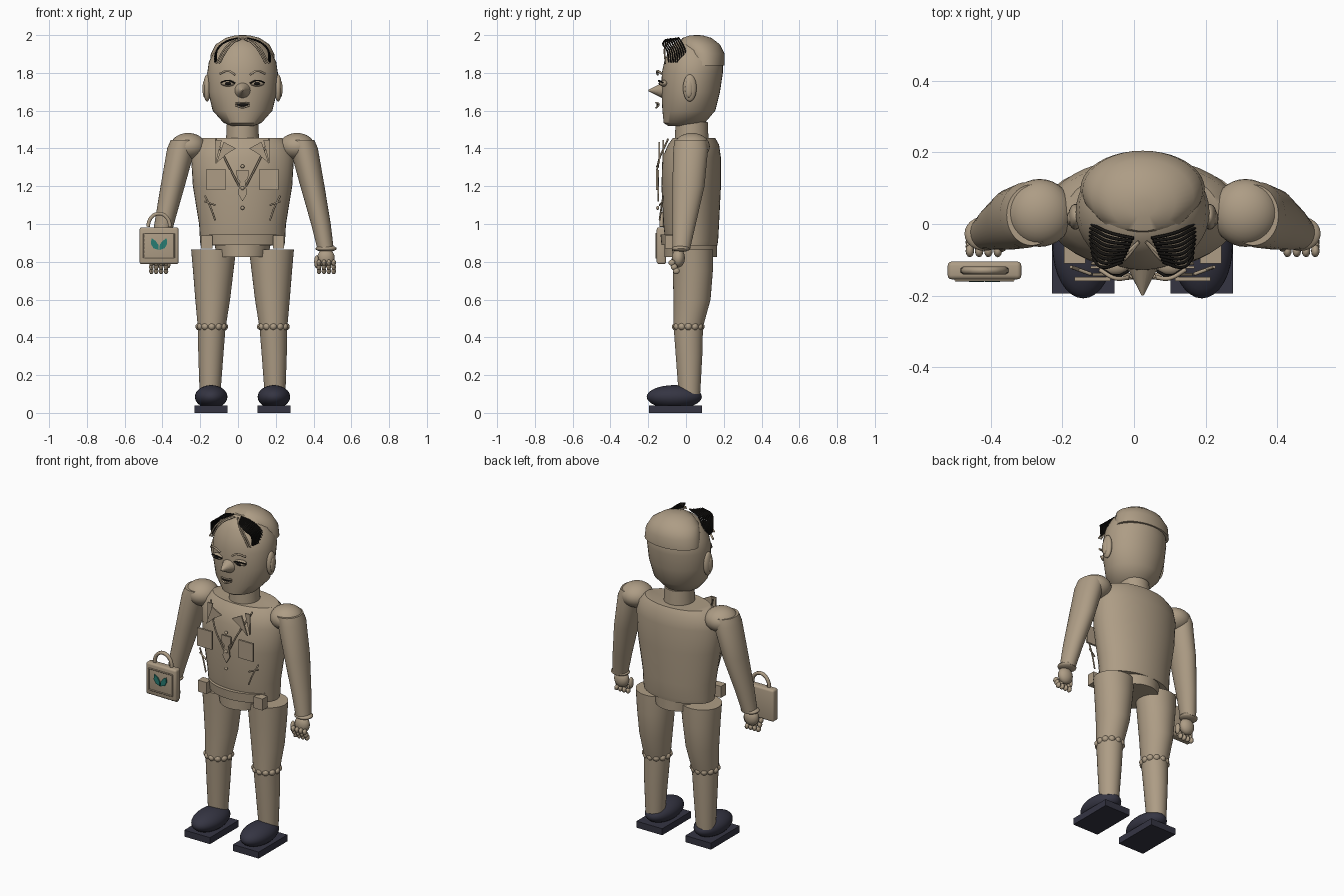
import bpy, bmesh, math
from mathutils import Matrix, Vector

cube = bpy.data.objects.get("Cube")
if cube:
    bpy.data.objects.remove(cube)

CX = 0.024  # body centre line


def material(name, rgb):
    m = bpy.data.materials.new(name)
    m.use_nodes = True
    m.diffuse_color = (*rgb, 1)
    m.node_tree.nodes["Principled BSDF"].inputs["Base Color"].default_value = (*rgb, 1)
    return m


TAN = material("tan", (0.42, 0.335, 0.235))
NAVY = material("dark navy", (0.035, 0.035, 0.055))
BLACK = material("black", (0.008, 0.007, 0.006))
TEAL = material("teal", (0.02, 0.2, 0.17))


def finish(name, bm, mat, smooth=True):
    bmesh.ops.recalc_face_normals(bm, faces=bm.faces)
    me = bpy.data.meshes.new(name)
    bm.to_mesh(me)
    bm.free()
    ob = bpy.data.objects.new(name, me)
    bpy.context.collection.objects.link(ob)
    me.materials.append(mat)
    if smooth:
        bpy.ops.object.select_all(action='DESELECT')
        ob.select_set(True)
        bpy.context.view_layer.objects.active = ob
        bpy.ops.object.shade_smooth_by_angle(angle=math.radians(42))
    return ob


def loft(name, sections, mat=TAN, n=40):
    """Skin elliptical rings given as (x, y, z, rx, ry)."""
    bm = bmesh.new()
    rings = []
    for x, y, z, rx, ry in sections:
        rings.append([bm.verts.new((x + rx * math.cos(2 * math.pi * i / n),
                                    y + ry * math.sin(2 * math.pi * i / n), z)) for i in range(n)])
    for a, b in zip(rings, rings[1:]):
        for i in range(n):
            bm.faces.new((a[i], a[(i + 1) % n], b[(i + 1) % n], b[i]))
    bm.faces.new(rings[0])
    bm.faces.new(rings[-1])
    return finish(name, bm, mat)


def body(name, rows, mat=TAN):
    """Loft on the centre line from (z, half width, front y, back y)."""
    return loft(name, [(CX, (f + b) / 2, z, w, (b - f) / 2) for z, w, f, b in rows], mat)


def balls(name, items, mat=TAN, seg=24):
    """One object of ellipsoids, each (centre, radii)."""
    bm = bmesh.new()
    for c, r in items:
        bmesh.ops.create_uvsphere(bm, u_segments=seg, v_segments=seg // 2, radius=1,
                                  matrix=Matrix.Translation(c) @ Matrix.Diagonal((*r, 1)))
    return finish(name, bm, mat)


def box(name, c, size, mat=TAN, bevel=0.0):
    bm = bmesh.new()
    bmesh.ops.create_cube(bm, size=1, matrix=Matrix.Translation(c) @ Matrix.Diagonal((*size, 1)))
    if bevel:
        bmesh.ops.bevel(bm, geom=bm.edges[:], offset=bevel, segments=3, affect='EDGES', profile=0.5)
    return finish(name, bm, mat, bevel > 0)


def plate(name, pts, y, mat=TAN, t=0.008):
    """Flat outline in the xz plane, thickened backwards."""
    bm = bmesh.new()
    f = bm.faces.new([bm.verts.new((x, y, z)) for x, z in pts])
    ext = bmesh.ops.extrude_face_region(bm, geom=[f])["geom"]
    bmesh.ops.translate(bm, vec=(0, t, 0), verts=[v for v in ext if isinstance(v, bmesh.types.BMVert)])
    return finish(name, bm, mat, False)


def tubes(name, paths, r, mat=TAN):
    """Smooth round strands through points, converted to one mesh."""
    cu = bpy.data.curves.new(name, 'CURVE')
    cu.dimensions = '3D'
    cu.bevel_depth, cu.bevel_resolution, cu.resolution_u = r, 1, 6
    cu.use_fill_caps = True
    for pts in paths:
        sp = cu.splines.new('BEZIER')
        sp.bezier_points.add(len(pts) - 1)
        for bp, p in zip(sp.bezier_points, pts):
            bp.co = p
            bp.handle_left_type = bp.handle_right_type = 'AUTO'
    cu.materials.append(mat)
    ob = bpy.data.objects.new(name, cu)
    bpy.context.collection.objects.link(ob)
    bpy.ops.object.select_all(action='DESELECT')
    ob.select_set(True)
    bpy.context.view_layer.objects.active = ob
    bpy.ops.object.convert(target='MESH')


# Head, hair cap, neck
body("head", [(1.52, .06, -.095, .06), (1.535, .10, -.118, .10), (1.6, .158, -.125, .155),
              (1.7, .182, -.13, .18), (1.8, .187, -.128, .195), (1.86, .178, -.115, .195),
              (1.92, .145, -.09, .165), (1.96, .10, -.06, .13), (1.985, .04, -.01, .08)])
body("hair_cap", [(1.84, .174, -.01, .205), (1.9, .168, -.02, .205), (1.95, .143, -.035, .18),
                  (1.985, .09, -.02, .135), (1.998, .04, .02, .09), (2.0, .01, .05, .07)])
body("neck", [(1.43, .088, -.06, .12), (1.54, .083, -.055, .115)])

# Torso, belt and hips
body("torso", [(.885, .222, -.105, .165), (.91, .225, -.11, .17), (1.0, .23, -.12, .175),
               (1.2, .263, -.13, .185), (1.35, .272, -.125, .185), (1.42, .25, -.095, .175),
               (1.455, .21, -.07, .155)])
body("belt", [(.89, .2, -.13, .13), (.945, .205, -.135, .13)])
body("hips", [(.825, .135, -.115, .165), (.9, .15, -.115, .165)])

# Nose
bm = bmesh.new()
bmesh.ops.create_cone(bm, segments=20, radius1=1, radius2=.06, depth=1, cap_ends=True,
                      matrix=Matrix.Translation((CX, -.152, 1.707)) @ Matrix.Diagonal((.052, .095, .052, 1))
                      @ Matrix.Rotation(math.pi / 2, 4, 'X'))
finish("nose", bm, TAN)

# Mouth
tubes("lips", [[(CX - .036, -.145, z), (CX, -.158, z + d), (CX + .036, -.145, z)]
               for z, d in ((1.638, .004), (1.628, -.012))], .005)
balls("mouth_gap", [((CX, -.148, 1.63), (.032, .008, .008))], BLACK)

# Buttons and tie
balls("buttons", [((CX, -.15, z), (.01, .008, .01)) for z in (1.305, 1.19, 1.085)])
plate("tie", [(CX + a, z) for a, z in ((-.032, 1.285), (.032, 1.285), (.03, 1.245), (.014, 1.225),
                                       (.024, 1.16), (0, 1.12), (-.024, 1.16), (-.014, 1.225), (-.03, 1.245))], -.15)

for s, side in ((1, "left"), (-1, "right")):
    def X(off):
        return CX + s * off

    # Face details
    balls(side + "_ear", [((X(.188), .02, 1.72), (.02, .036, .072)),
                          ((X(.202), .015, 1.715), (.01, .02, .045))])
    balls(side + "_eye", [((X(.077), -.118, 1.745), (.038, .024, .017))])
    balls(side + "_pupil", [((X(.077), -.133, 1.744), (.02, .012, .01))], BLACK)
    tubes(side + "_lashes", [[(X(.04), -.132, 1.745), (X(.077), -.146, 1.76), (X(.116), -.122, 1.748)]], .004, BLACK)
    tubes(side + "_eyebrow", [[(X(.04), -.15, 1.79), (X(.075), -.152, 1.81), (X(.12), -.128, 1.795)]], .006)

    # Hair strands swept from the parting, and a fringe lock
    strands = []
    for i in range(9):
        y = -.012 * i
        strands.append([(X(.025 + .004 * i), y * .7 - .04, 1.985 - .001 * i),
                        (X(.09 + .003 * i), y - .025, 1.965 - .002 * i),
                        (X(.135), y - .005, 1.92),
                        (X(.155 - .002 * i), y + .005, 1.855)])
    tubes(side + "_hair_strands", strands, .0045, BLACK)
    tubes(side + "_fringe", [[(X(.01), -.05, 1.98), (X(.06 + d), -.105, 1.95), (X(.125 + d), -.11, 1.85)]
                             for d in (0, .015)], .005)

    # Jacket details
    plate(side + "_pocket", [(X(a), z) for a, z in ((.09, 1.29), (.19, 1.29), (.19, 1.18), (.09, 1.18))], -.16, t=.012)
    plate(side + "_lapel", [(X(a), z) for a, z in ((.035, 1.40), (.10, 1.435), (.14, 1.32), (.085, 1.37))], -.145)
    plate(side + "_collar", [(X(a), z) for a, z in ((.11, 1.445), (.145, 1.445), (.142, 1.32))], -.125)
    tubes(side + "_lapel_edge", [[(X(.142), -.095, 1.45), (X(.08), -.148, 1.32), (X(.018), -.15, 1.2)]], .005)
    tubes(side + "_jacket_folds", [[(X(.2), -.12, 1.15), (X(.17), -.13, 1.09), (X(.145), -.14, 1.02)],
                                   [(X(.2), -.12, 1.12), (X(.145), -.14, 1.1)]], .005)
    box(side + "_belt_tab", (X(.19), -.085, .905), (.06, .05, .07))

    # Arm and hand
    balls(side + "_shoulder", [((X(.288), .031, 1.41), (.094, .095, .072))], seg=32)
    loft(side + "_arm", [(X(.31), .025, 1.445, .07, .085), (X(.325), .025, 1.4, .074, .092),
                         (X(.37), .013, 1.2, .064, .085), (X(.415), -.01, 1.0, .052, .062),
                         (X(.44), -.025, .865, .043, .046)])
    balls(side + "_cuff", [((X(.442), -.027, .87), (.056, .048, .018))])
    balls(side + "_palm", [((X(.442), -.04, .82), (.046, .034, .05))])
    balls(side + "_fingers",
          [((X(.405 + .026 * i), -.075 + .012 * j, .795 - .022 * j), (.012, .018, .017))
           for i in range(4) for j in range(3)] + [((X(.392), -.06, .8), (.013, .018, .035))], seg=12)

    # Leg, knee ruffle and shoe
    loft(side + "_thigh", [(X(.153), .035, .865, .119, .108), (X(.155), .036, .75, .107, .106),
                           (X(.158), .032, .6, .092, .098), (X(.163), .012, .455, .074, .078)])
    loft(side + "_shin", [(X(.163), .012, .465, .074, .078), (X(.168), .016, .3, .066, .07),
                          (X(.172), .018, .1, .055, .057)])
    balls(side + "_knee_ruffle", [((X(.163) + .066 * math.cos(k * math.pi / 6),
                                    .012 + .066 * math.sin(k * math.pi / 6), .457), (.021, .021, .02))
                                  for k in range(12)], seg=12)
    balls(side + "_shoe", [((X(.166), -.062, .085), (.086, .146, .062))], NAVY, 32)
    box(side + "_sole", (X(.166), -.055, .02), (.175, .28, .04), NAVY)

# Briefcase carried in front of the right hand
BX = -.418
box("briefcase", (BX, -.13, .885), (.206, .05, .195), bevel=.012)
tubes("briefcase_trim", [[(BX + a, -.157, z0), (BX + b, -.157, z1)] for a, z0, b, z1 in
                         ((-.08, .82, .08, .82), (-.08, .95, .08, .95),
                          (-.08, .82, -.08, .95), (.08, .82, .08, .95))], .004)
tubes("briefcase_handle", [[(BX + .058 * math.cos(t * math.pi / 8), -.13, .985 + .07 * math.sin(t * math.pi / 8))
                            for t in range(9)]], .011)
for s, side in ((1, "left"), (-1, "right")):
    plate(side + "_leaf", [(BX + s * a, z) for a, z in
                           ((.002, .862), (.03, .872), (.043, .895), (.04, .925), (.018, .91), (.004, .89))], -.162, TEAL)
